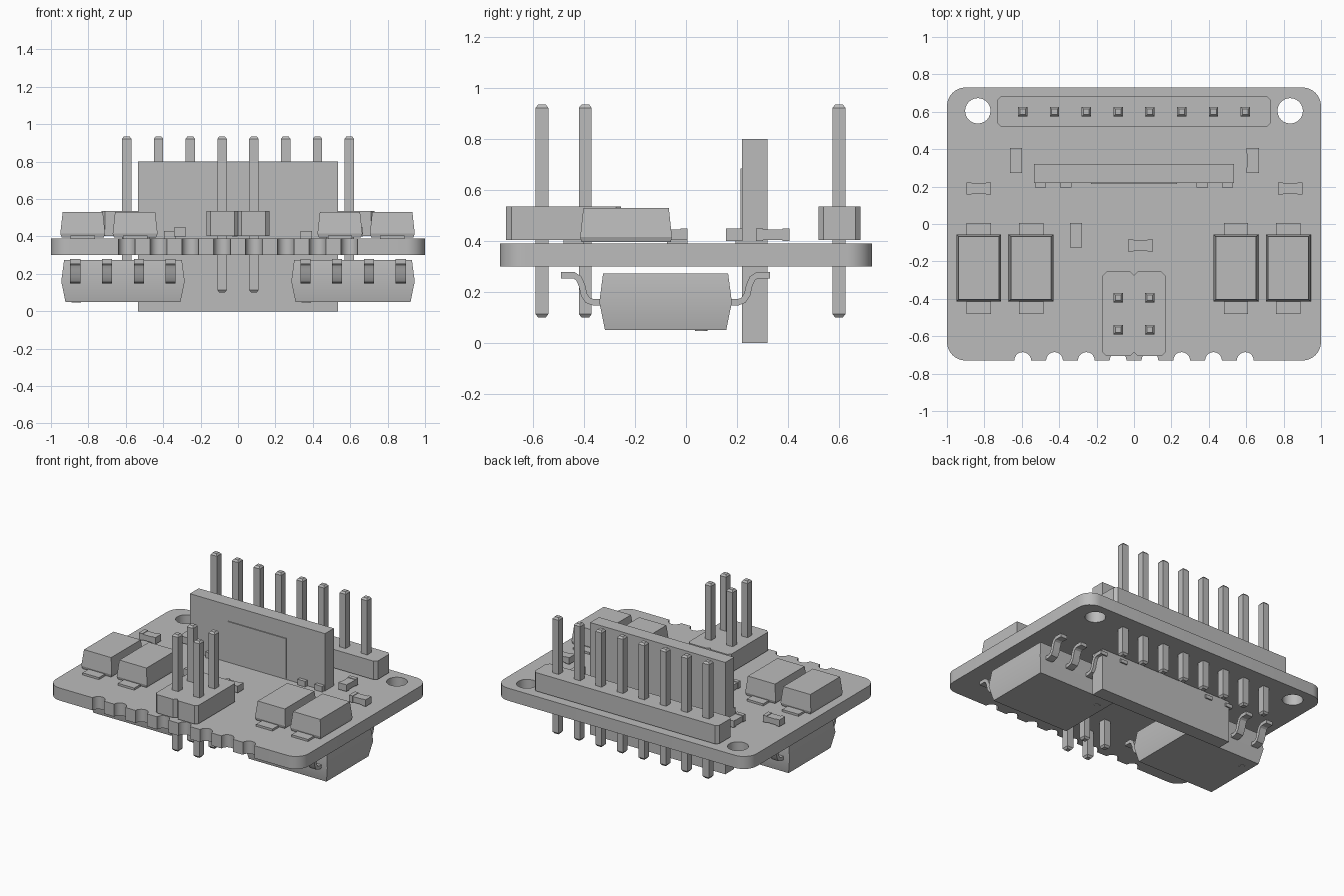
import bpy, bmesh, math
from mathutils import Vector

cube = bpy.data.objects.get("Cube")
if cube:
    bpy.data.objects.remove(cube, do_unlink=True)

grey = bpy.data.materials.new("plain_grey")
grey.use_nodes = True
grey.diffuse_color = (0.5, 0.5, 0.5, 1)
grey.node_tree.nodes["Principled BSDF"].inputs["Base Color"].default_value = (0.5, 0.5, 0.5, 1)


def finish(name, bm, smooth=False):
    bmesh.ops.recalc_face_normals(bm, faces=bm.faces)
    mesh = bpy.data.meshes.new(name)
    bm.to_mesh(mesh)
    bm.free()
    mesh.materials.append(grey)
    ob = bpy.data.objects.new(name, mesh)
    bpy.context.collection.objects.link(ob)
    if smooth:
        bpy.ops.object.select_all(action="DESELECT")
        ob.select_set(True)
        bpy.context.view_layer.objects.active = ob
        bpy.ops.object.shade_smooth_by_angle(angle=math.radians(30))
    return ob


def loft(bm, rings):
    """Closed skin through rings of equal point count."""
    rows = [[bm.verts.new(p) for p in ring] for ring in rings]
    n = len(rows[0])
    for a, b in zip(rows, rows[1:]):
        for i in range(n):
            j = (i + 1) % n
            bm.faces.new((a[i], a[j], b[j], b[i]))
    bm.faces.new(rows[0][::-1])
    bm.faces.new(rows[-1])


def rect(cx, cy, w, d, z):
    return [(cx + sx * w / 2, cy + sy * d / 2, z)
            for sx, sy in ((-1, -1), (1, -1), (1, 1), (-1, 1))]


def box(bm, cx, cy, w, d, z0, z1):
    loft(bm, [rect(cx, cy, w, d, z0), rect(cx, cy, w, d, z1)])


def prism(bm, outline, z0, z1):
    loft(bm, [[(x, y, z) for x, y in outline] for z in (z0, z1)])


def arc(cx, cy, r, a0, a1, n):
    return [(cx + r * math.cos(math.radians(a0 + (a1 - a0) * i / n)),
             cy + r * math.sin(math.radians(a0 + (a1 - a0) * i / n))) for i in range(n + 1)]


PITCH = 0.17
COLS = [(i - 3.5) * PITCH for i in range(8)]
TOP, BOTTOM = 0.39, 0.30

# Circuit board: rounded outline, edge notches and mounting holes
outline = arc(-0.9, -0.63, 0.1, 180, 270, 8)
for x in COLS:
    outline += arc(x, -0.73, 0.045, 180, 0, 10)
outline += arc(0.9, -0.63, 0.1, 270, 360, 8)
outline += arc(0.9, 0.63, 0.1, 0, 90, 8)
outline += arc(-0.9, 0.63, 0.1, 90, 180, 8)
curve = bpy.data.curves.new("board_outline", "CURVE")
curve.dimensions = "2D"
curve.fill_mode = "BOTH"
curve.extrude = (TOP - BOTTOM) / 2
for loop in [outline] + [arc(s * 0.835, 0.605, 0.068, 0, 345, 23) for s in (-1, 1)]:
    spline = curve.splines.new("POLY")
    spline.points.add(len(loop) - 1)
    for point, (x, y) in zip(spline.points, loop):
        point.co = (x, y, 0, 1)
    spline.use_cyclic_u = True
temp = bpy.data.objects.new("board_outline", curve)
bpy.context.collection.objects.link(temp)
flat = bpy.data.meshes.new_from_object(temp.evaluated_get(bpy.context.evaluated_depsgraph_get()))
bm = bmesh.new()
bm.from_mesh(flat)
bpy.data.objects.remove(temp, do_unlink=True)
bpy.data.meshes.remove(flat)
bmesh.ops.remove_doubles(bm, verts=bm.verts, dist=0.0005)
bmesh.ops.translate(bm, verts=bm.verts, vec=(0, 0, (TOP + BOTTOM) / 2))
finish("circuit_board", bm, True)


# Pin headers
def pins(name, spots):
    bm = bmesh.new()
    for x, y in spots:
        loft(bm, [rect(x, y, s, s, z) for s, z in
                  ((0.03, 0.10), (0.05, 0.113), (0.05, 0.922), (0.03, 0.935))])
    finish(name, bm)


pins("long_header_pins", [(x, 0.6) for x in COLS])
pins("small_header_pins", [(x, y) for x in (-0.085, 0.085) for y in (-0.565, -0.395)])

bm = bmesh.new()
r = 0.02
prism(bm, [(-0.73, 0.52 + r), (-0.73 + r, 0.52), (0.73 - r, 0.52), (0.73, 0.52 + r),
           (0.73, 0.685 - r), (0.73 - r, 0.685), (-0.73 + r, 0.685), (-0.73, 0.685 - r)], 0.403, 0.535)
finish("long_header_housing", bm)

bm = bmesh.new()
half = [(0, -0.685), (r, -0.705), (0.168 - r, -0.705), (0.168, -0.705 + r),
        (0.168, -0.255 - r), (0.168 - r, -0.255), (r, -0.255), (0, -0.275)]
prism(bm, half + [(-x, y) for x, y in half[-2:0:-1]], 0.403, 0.535)
finish("small_header_housing", bm)

# Upright module through the board, with its label plate and solder pads
bm = bmesh.new()
box(bm, 0, 0.27, 1.07, 0.10, 0, 0.80)
finish("upright_module", bm)
bm = bmesh.new()
box(bm, 0, 0.217, 0.46, 0.008, 0.40, 0.685)
finish("module_label", bm)
bm = bmesh.new()
for x in (-0.5, -0.365, 0.365, 0.5):
    box(bm, x, 0.21, 0.06, 0.03, TOP, 0.43)
finish("module_pads", bm)

# Four tapered diodes with flat tabs
for i, x in enumerate((-0.83, -0.55, 0.545, 0.825)):
    bm = bmesh.new()
    loft(bm, [rect(x, -0.235, w, d, z) for w, d, z in
              ((0.225, 0.35, 0.395), (0.24, 0.36, 0.415), (0.215, 0.335, 0.53))])
    finish(f"diode_body_{i + 1}", bm)
    bm = bmesh.new()
    for y in (-0.44, -0.035):
        box(bm, x, y, 0.13, 0.08, TOP, 0.405)
    finish(f"diode_tabs_{i + 1}", bm)

# Small chip parts: body with a wider cap at each end
for i, (x, y, along_x) in enumerate(((-0.63, 0.34, 0), (0.635, 0.34, 0), (-0.83, 0.19, 1),
                                     (0.835, 0.19, 1), (-0.31, -0.06, 0), (0.035, -0.115, 1))):
    bm = bmesh.new()
    dx, dy = (1, 0) if along_x else (0, 1)
    box(bm, x, y, 0.06 + 0.03 * dx, 0.06 + 0.03 * dy, 0.403, 0.444)
    for s in (-0.052, 0.052):
        box(bm, x + s * dx, y + s * dy, 0.065 - 0.037 * dx, 0.065 - 0.037 * dy, 0.4, 0.448)
    finish(f"chip_part_{i + 1}", bm)

# Two large chips under the board, with bent leads
MID_Y = -0.08
path = [(0.24, 0.16), (0.285, 0.16), (0.305, 0.167), (0.32, 0.19), (0.328, 0.225),
        (0.34, 0.253), (0.36, 0.266), (0.41, 0.266)]
normals = []
for i in range(len(path)):
    a, b = Vector(path[max(i - 1, 0)]), Vector(path[min(i + 1, len(path) - 1)])
    t = (b - a).normalized()
    normals.append(Vector((-t.y, t.x)) * 0.0125)
ribbon = ([Vector(p) + n for p, n in zip(path, normals)]
          + [Vector(p) - n for p, n in zip(path, normals)][::-1])

for side, cx in (("right", -0.615), ("left", 0.615)):
    bm = bmesh.new()
    loft(bm, [rect(cx, MID_Y, w, d, z) for w, d, z in
              ((0.615, 0.475, 0.05), (0.66, 0.52, 0.16), (0.63, 0.49, 0.273))])
    edges = [e for e in bm.edges if e.calc_face_angle(0) > 0.5]
    bmesh.ops.bevel(bm, geom=edges, offset=0.012, segments=3, profile=0.5, affect="EDGES")
    finish(f"{side}_chip_body", bm, True)

    bm = bmesh.new()
    for k in range(4):
        x = cx + (k - 1.5) * PITCH
        for s in (-1, 1):
            loft(bm, [[(x + w, MID_Y + s * p.x, p.y) for p in ribbon] for w in (-0.027, 0.027)])
    finish(f"{side}_chip_leads", bm, True)

    # Orientation dot
    bm = bmesh.new()
    prism(bm, arc(cx - 0.25, MID_Y + 0.14, 0.025, 0, 345, 23), 0.047, 0.052)
    finish(f"{side}_chip_dot", bm)
